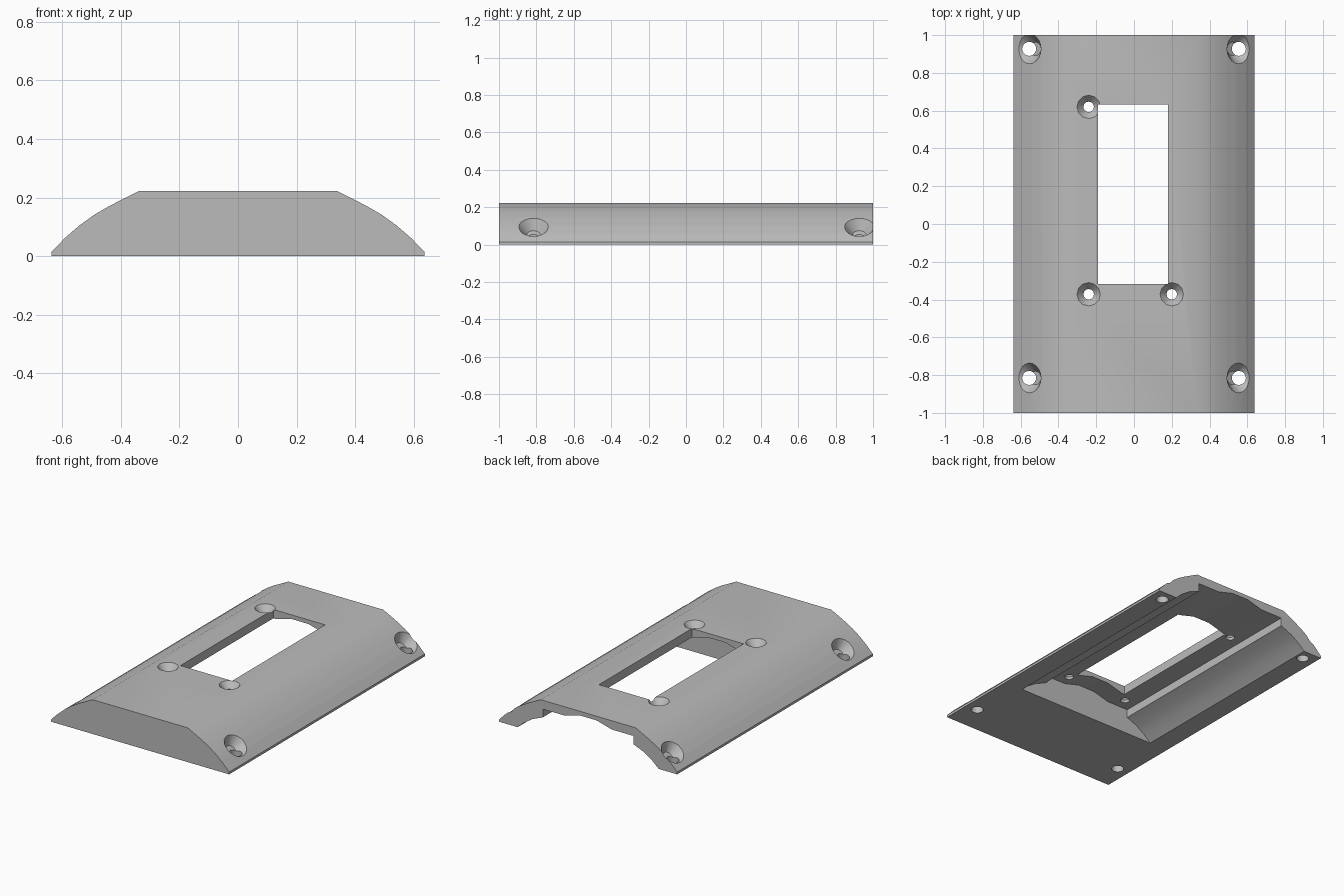
import bpy
import bmesh
import math
from mathutils import Vector

cube = bpy.data.objects.get("Cube")
if cube:
    bpy.data.objects.remove(cube, do_unlink=True)

grey = bpy.data.materials.new("plain grey")
grey.use_nodes = True
colour = (0.5, 0.5, 0.5, 1)
grey.diffuse_color = colour
grey.node_tree.nodes["Principled BSDF"].inputs["Base Color"].default_value = colour


def finish(bm, name):
    bmesh.ops.recalc_face_normals(bm, faces=bm.faces)
    mesh = bpy.data.meshes.new(name)
    bm.to_mesh(mesh)
    bm.free()
    mesh.materials.append(grey)
    obj = bpy.data.objects.new(name, mesh)
    bpy.context.collection.objects.link(obj)
    return obj


def extrude_profile(name, half, y0, y1):
    """Mirror a right-hand (x, z) outline and sweep it along y."""
    outline = half + [(-x, z) for x, z in reversed(half)]
    bm = bmesh.new()
    face = bm.faces.new([bm.verts.new((x, y0, z)) for x, z in outline])
    new = bmesh.ops.extrude_face_region(bm, geom=[face])["geom"]
    moved = [v for v in new if isinstance(v, bmesh.types.BMVert)]
    bmesh.ops.translate(bm, verts=moved, vec=(0, y1 - y0, 0))
    return finish(bm, name)


def cone(name, start, end, r0, r1, sides):
    """Tapered cutter from start (radius r0) to end (radius r1)."""
    start, end = Vector(start), Vector(end)
    axis = end - start
    bm = bmesh.new()
    bmesh.ops.create_cone(bm, cap_ends=True, segments=sides, radius1=r0,
                          radius2=r1, depth=axis.length)
    turn = Vector((0, 0, 1)).rotation_difference(axis).to_matrix()
    bmesh.ops.rotate(bm, verts=bm.verts, matrix=turn)
    bmesh.ops.translate(bm, verts=bm.verts, vec=(start + end) / 2)
    return finish(bm, name)


# Domed cover body
cover = extrude_profile("cover_plate", [
    (0.637, 0), (0.637, 0.015), (0.59, 0.063), (0.54, 0.106),
    (0.49, 0.142), (0.44, 0.171), (0.34, 0.222)], -1, 1)

# Underside cavity, open at the back, with a shallow channel in its ceiling
cutters = [extrude_profile("cavity_cutter", [
    (0.512, -0.01), (0.505, 0), (0.46, 0.04), (0.4, 0.08), (0.324, 0.112),
    (0.324, 0.165), (0.17, 0.165), (0.06, 0.195)], -0.45, 1.1)]

# Rectangular window
bm = bmesh.new()
bmesh.ops.create_cube(bm, size=1)
bmesh.ops.scale(bm, verts=bm.verts, vec=(0.37, 0.95, 0.5))
bmesh.ops.translate(bm, verts=bm.verts, vec=(-0.005, 0.158, 0.3))
cutters.append(finish(bm, "window_cutter"))

# Corner screw holes with countersinks square to the sloping sides
for side in (-1, 1):
    for y in (-0.815, 0.927):
        x = side * 0.555
        cutters.append(cone("corner_hole_cutter", (x, y, -0.1), (x, y, 0.3),
                            0.037, 0.037, 20))
        normal = Vector((side * 0.62, 0, 0.78))
        seat = Vector((x, y, 0.095))
        cutters.append(cone("corner_sink_cutter", seat - normal * 0.055,
                            seat + normal * 0.055, 0.036, 0.124, 20))

# Countersunk screw holes around the window
for x, y in ((-0.24, 0.62), (-0.24, -0.372), (0.2, -0.372)):
    cutters.append(cone("window_hole_cutter", (x, y, 0.05), (x, y, 0.3),
                        0.028, 0.028, 12))
    cutters.append(cone("window_sink_cutter", (x, y, 0.182), (x, y, 0.262),
                        0.028, 0.096, 12))

# Cut everything out of the body, then drop the cutters
bpy.ops.object.select_all(action='DESELECT')
bpy.context.view_layer.objects.active = cover
cover.select_set(True)
for cutter in cutters:
    cutter.hide_render = True
    mod = cover.modifiers.new("cut", 'BOOLEAN')
    mod.operation = 'DIFFERENCE'
    mod.solver = 'EXACT'
    mod.object = cutter
    bpy.ops.object.modifier_apply(modifier=mod.name)
    bpy.data.objects.remove(cutter, do_unlink=True)

bpy.ops.object.shade_smooth_by_angle(angle=math.radians(30))
